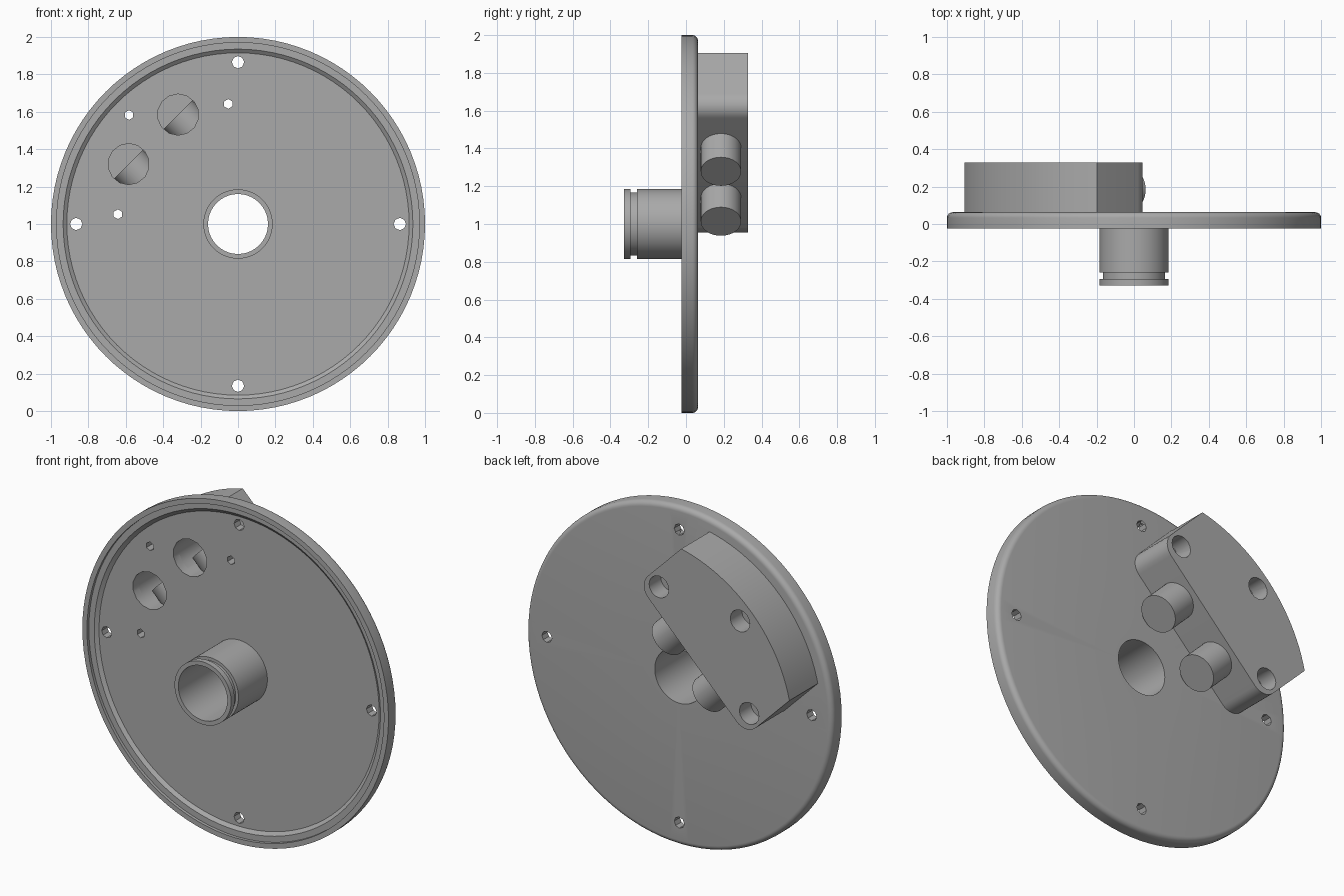
import bpy, bmesh, math
from mathutils import Vector, Matrix

if "Cube" in bpy.data.objects:
    bpy.data.objects.remove(bpy.data.objects["Cube"])

C = Vector((0, 0, 1))                      # disc centre
FRONT, FLOOR, BACK, END = -0.024, 0.010, 0.063, 0.328
S = math.sqrt(0.5)

grey = bpy.data.materials.new("light_grey")
grey.diffuse_color = (0.4, 0.4, 0.4, 1)
grey.use_nodes = True
grey.node_tree.nodes["Principled BSDF"].inputs["Base Color"].default_value = grey.diffuse_color


def uv(u, v, y):
    """Point in the manifold's 45 degree frame: u along it, v outward."""
    return C + Vector(((u - v) * S, y, (u + v) * S))


def finish(bm, name):
    bmesh.ops.recalc_face_normals(bm, faces=bm.faces[:])
    me = bpy.data.meshes.new(name)
    bm.to_mesh(me)
    bm.free()
    ob = bpy.data.objects.new(name, me)
    bpy.context.collection.objects.link(ob)
    me.materials.append(grey)
    return ob


def lathe(name, profile, n=96):
    """Closed (radius, y) profile swept about the disc axis."""
    bm = bmesh.new()
    rings = []
    for i in range(n):
        a = 2 * math.pi * i / n
        rings.append([bm.verts.new(C + Vector((r * math.cos(a), y, r * math.sin(a))))
                      for r, y in profile])
    m = len(profile)
    for i in range(n):
        A, B = rings[i], rings[(i + 1) % n]
        for j in range(m):
            k = (j + 1) % m
            bm.faces.new((A[j], A[k], B[k], B[j]))
    return finish(bm, name)


def rod(name, p0, p1, r, n):
    """Cylinder between two points."""
    bm = bmesh.new()
    d = p1 - p0
    mat = Matrix.Translation((p0 + p1) / 2) @ d.to_track_quat('Z', 'Y').to_matrix().to_4x4()
    bmesh.ops.create_cone(bm, cap_ends=True, segments=n, radius1=r, radius2=r,
                          depth=d.length, matrix=mat)
    return finish(bm, name)


def cut(ob, cutters):
    for c in cutters:
        mod = ob.modifiers.new("cut", 'BOOLEAN')
        mod.operation, mod.solver, mod.object = 'DIFFERENCE', 'EXACT', c
    bpy.context.view_layer.objects.active = ob
    for mod in list(ob.modifiers):
        bpy.ops.object.modifier_apply(modifier=mod.name)


# Plate: rounded back edge, stepped rim around a shallow front recess
edge = [(0.97 + 0.03 * math.sin(a), BACK - 0.03 + 0.03 * math.cos(a))
        for a in [math.pi / 2 * i / 6 for i in range(7)]]
plate = lathe("plate", [(0.16, BACK)] + edge + [
    (1, FRONT), (0.97, FRONT), (0.97, -0.006), (0.935, -0.006),
    (0.915, FLOOR), (0.16, FLOOR)])

# Hub tube with a retaining groove near its tip
hub = lathe("hub", [(0.16, FLOOR), (0.185, FLOOR), (0.185, -0.26), (0.167, -0.26),
                    (0.167, -0.295), (0.185, -0.295), (0.185, -END), (0.16, -END)])

# Manifold block: flat inner side, rounded inner corners, arc outer side
hw, v0, fr, R = 0.5, 0.383, 0.09, 0.927
half = []
for i in range(9):
    a = math.pi / 2 * i / 8
    half.append((hw - fr + fr * math.sin(a), v0 + fr - fr * math.cos(a)))
a0 = math.asin(hw / R)
arc = [(R * math.sin(a0 * (1 - i / 12)), R * math.cos(a0 * (1 - i / 12))) for i in range(13)]
half += arc
outline = half + [(-u, v) for u, v in reversed(half[:-1])]
bm = bmesh.new()
lo = [bm.verts.new(uv(u, v, BACK)) for u, v in outline]
hi = [bm.verts.new(uv(u, v, END)) for u, v in outline]
bm.faces.new(lo)
bm.faces.new(hi)
for i in range(len(lo)):
    j = (i + 1) % len(lo)
    bm.faces.new((lo[i], lo[j], hi[j], hi[i]))
block = finish(bm, "manifold_block")

# Holes: plate bolts, block screws with counterbores, ports
bolts, screws, bores, ports = [], [], [], []
for k in range(4):
    a = k * math.pi / 2
    p = C + Vector((0.865 * math.cos(a), 0, 0.865 * math.sin(a)))
    bolts.append(rod("bolt_cutter", p - Vector((0, 0.2, 0)), p + Vector((0, 0.2, 0)), 0.033, 8))
for u, v in ((0, 0.824), (0.417, 0.491), (-0.417, 0.491)):
    screws.append(rod("screw_cutter", uv(u, v, -0.2), uv(u, v, 0.5), 0.026, 6))
    bores.append(rod("counterbore_cutter", uv(u, v, 0.22), uv(u, v, 0.5), 0.064, 16))
for u in (-0.187, 0.187):
    ports.append(rod("port_cutter", uv(u, 0.64, -0.2), uv(u, 0.64, 0.297), 0.11, 14))
cut(plate, bolts + screws + ports)
cut(block, screws + bores + ports)
for c in bolts + screws + bores + ports:
    bpy.data.objects.remove(c, do_unlink=True)

# Hose stubs running from the port axes towards the hub
stubs = [rod("hose_stub", uv(u, 0.64, 0.185), uv(u, 0.206, 0.185), 0.107, 40)
         for u in (-0.187, 0.187)]

for ob in [plate, hub, block] + stubs:
    bpy.ops.object.select_all(action='DESELECT')
    ob.select_set(True)
    bpy.context.view_layer.objects.active = ob
    bpy.ops.object.shade_smooth_by_angle(angle=math.radians(30))
